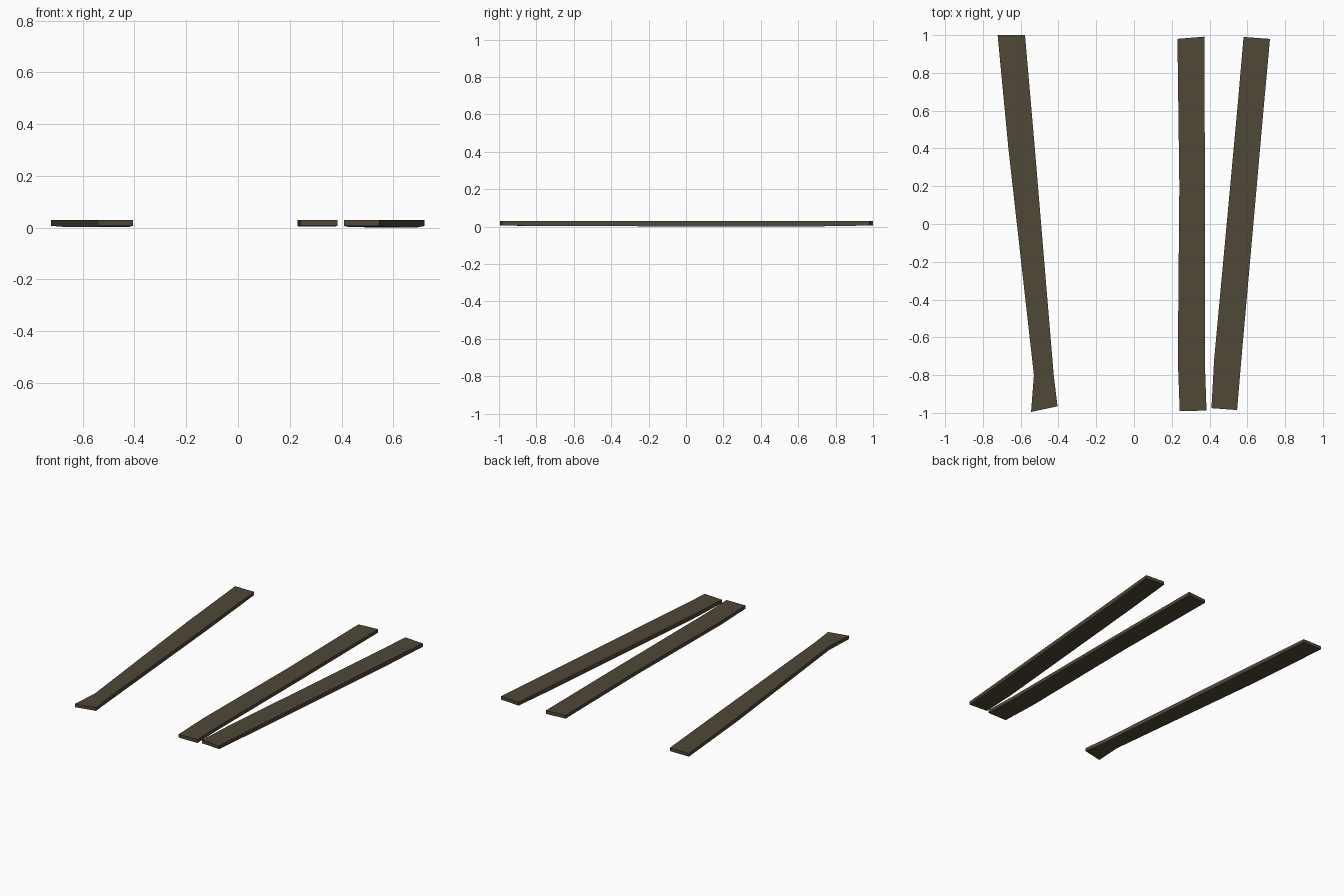
import bpy, bmesh

if "Cube" in bpy.data.objects:
    bpy.data.objects.remove(bpy.data.objects["Cube"])

wood = bpy.data.materials.new("dark weathered wood")
wood.diffuse_color = (0.08, 0.065, 0.039, 1)
wood.use_nodes = True
wood.node_tree.nodes["Principled BSDF"].inputs["Base Color"].default_value = wood.diffuse_color
TOP = 0.029


def plank(name, stations):
    """Station: left x, left y, right x, right y, underside z."""
    bm = bmesh.new()
    rings = []
    for lx, ly, rx, ry, z in stations:
        rings.append([bm.verts.new(p) for p in
                      ((lx, ly, z), (rx, ry, z), (rx, ry, TOP), (lx, ly, TOP))])
    for a, b in zip(rings, rings[1:]):
        for i in range(4):
            j = (i + 1) % 4
            bm.faces.new((a[i], a[j], b[j], b[i]))
    bm.faces.new(rings[0])
    bm.faces.new(rings[-1])
    bmesh.ops.recalc_face_normals(bm, faces=bm.faces)
    me = bpy.data.meshes.new(name)
    bm.to_mesh(me)
    bm.free()
    me.materials.append(wood)
    bpy.context.collection.objects.link(bpy.data.objects.new(name, me))


# Roughly cut boards, slightly bowed on the underside
plank("left_plank", [
    (-0.545, -0.995, -0.405, -0.965, 0.007),
    (-0.530, -0.80, -0.425, -0.80, 0.002),
    (-0.665, 0.40, -0.525, 0.40, 0.002),
    (-0.722, 1.0, -0.577, 1.0, 0.007)])
plank("middle_plank", [
    (0.242, -0.99, 0.384, -0.988, 0.006),
    (0.232, -0.72, 0.376, -0.76, 0.005),
    (0.240, 0.20, 0.376, 0.20, 0.005),
    (0.230, 0.98, 0.372, 0.992, 0.006)])
plank("right_plank", [
    (0.410, -0.975, 0.546, -0.985, 0.006),
    (0.424, -0.72, 0.568, -0.72, 0.003),
    (0.548, 0.62, 0.687, 0.62, 0.0),
    (0.580, 0.99, 0.720, 0.98, 0.006)])
